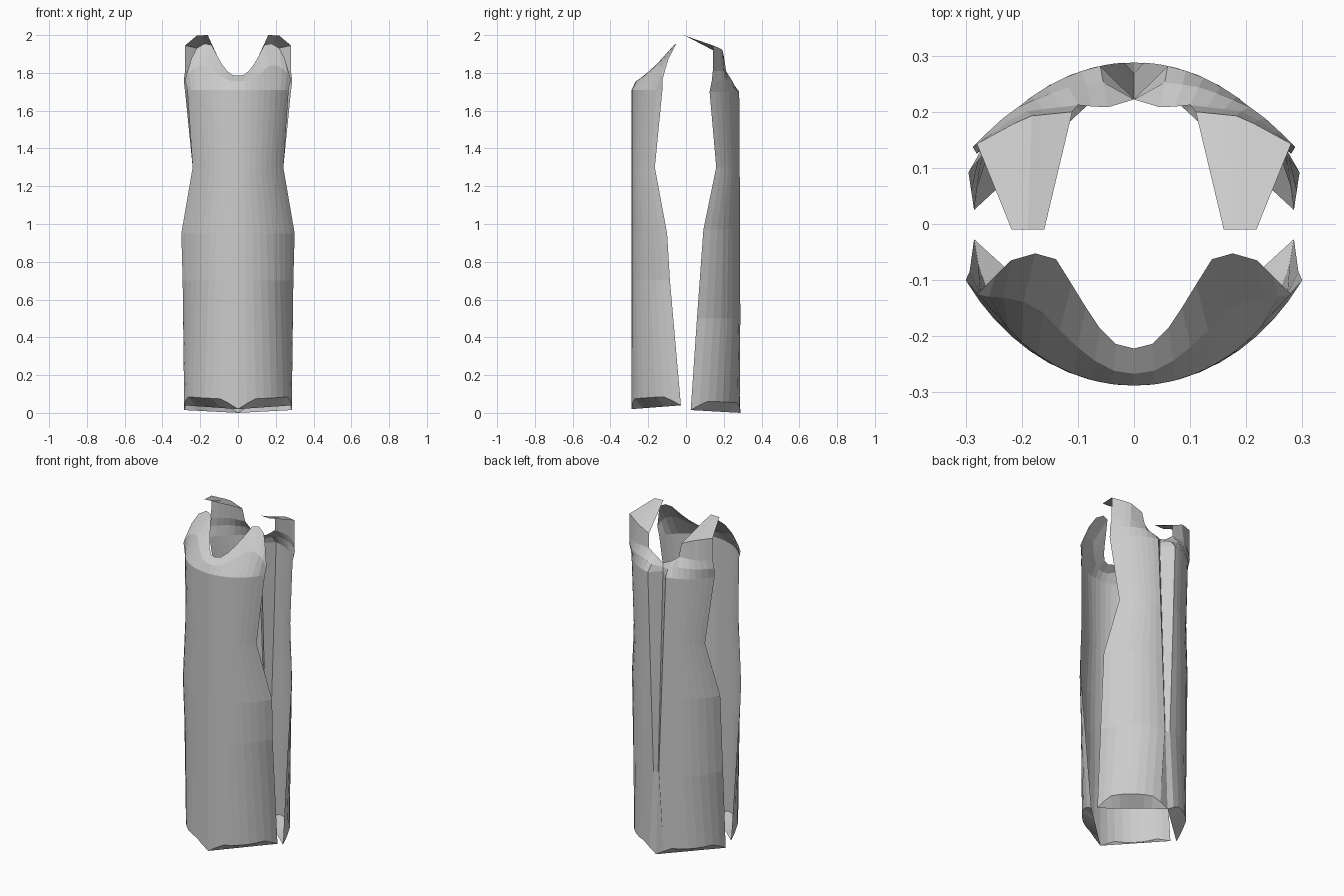
import bpy
import bmesh
import math
from mathutils import Vector

cube = bpy.data.objects.get("Cube")
if cube:
    bpy.data.objects.remove(cube, do_unlink=True)

cloth = bpy.data.materials.new("light grey cloth")
cloth.use_nodes = True
GREY = (0.6, 0.6, 0.6, 1)
cloth.diffuse_color = GREY
cloth.node_tree.nodes["Principled BSDF"].inputs["Base Color"].default_value = GREY

N = 9        # columns in half a panel
R = 0.288    # body radius
STEPS = [i / N for i in range(N + 1)]


def arc_row(z, sx, sy, sign, pleat=0.0):
    """Half a body ring, from the centre to the side edge at (sx, sy)."""
    end, start = math.atan2(sx, sy), 0.21 * pleat
    row = []
    for i, s in enumerate(STEPS):
        r = R + (math.hypot(sx, sy) - R) * s ** 3
        if pleat and i == 0:
            row.append(Vector((0, sign * (R - 0.066 * pleat), z)))
            continue
        a = start + (end - start) * ((i - 1) / (N - 1) if pleat else s)
        row.append(Vector((r * math.sin(a), sign * r * math.cos(a), z)))
    return row


def path_row(points):
    """Resample (s, x, y, z) control points to the panel columns."""
    row = []
    for s in STEPS:
        for a, b in zip(points, points[1:]):
            if s <= b[0] + 1e-6:
                f = (s - a[0]) / (b[0] - a[0])
                row.append(Vector(a[1:]).lerp(Vector(b[1:]), f))
                break
    return row


def hem_rows(centre, side, sign):
    """Straight hem and the curved fold just above it."""
    a, b = Vector(centre), Vector(side)
    hem = [a.lerp(b, s) for s in STEPS]
    fold = arc_row(0, side[0], abs(side[1]), sign)
    for p, h, s in zip(fold, hem, STEPS):
        p.z = h.z + 0.05 * min(1, 5 * min(s, 1 - s))
    return [hem, fold]


def bulged(low, high, amount):
    """Row halfway between two rows, pushed outwards and up."""
    mid = []
    for a, b in zip(low, high):
        p = (a + b) / 2
        out = Vector((p.x, p.y, 0)).normalized()
        mid.append(p + out * amount + Vector((0, 0, amount * 0.6)))
    return mid


def build(name, rows, flip):
    bm = bmesh.new()
    grid = [[bm.verts.new(p) for p in row] for row in rows]
    for low, high in zip(grid, grid[1:]):
        for i in range(len(low) - 1):
            quad = [low[i], low[i + 1], high[i + 1], high[i]]
            bm.faces.new(quad[::-1] if flip else quad)
    bmesh.ops.remove_doubles(bm, verts=bm.verts[:], dist=0.0005)
    mesh = bpy.data.meshes.new(name)
    bm.to_mesh(mesh)
    bm.free()
    mesh.materials.append(cloth)
    obj = bpy.data.objects.new(name, mesh)
    bpy.context.collection.objects.link(obj)
    mirror = obj.modifiers.new("mirror", "MIRROR")
    mirror.use_clip = True
    mirror.merge_threshold = 0.0005


# Front panel: hem, body, then yoke up to the scooped neckline and shoulder
front = hem_rows((0, -R, 0.02), (0.285, -0.027, 0.04), -1)
for z, x, y in [(0.7, 0.293, 0.085), (0.95, 0.3, 0.1), (1.3, 0.24, 0.165),
                (1.71, 0.268, 0.125)]:
    front.append(arc_row(z, x, y, -1))
neck = path_row([(0, 0, -0.222, 1.785), (0.12, 0.035, -0.213, 1.79),
                 (0.25, 0.068, -0.178, 1.82), (0.4, 0.1, -0.125, 1.87),
                 (0.6, 0.15, -0.045, 1.97), (0.78, 0.22, -0.065, 1.93),
                 (0.9, 0.25, -0.095, 1.87), (1, 0.27, -0.115, 1.8)])
front += [bulged(front[-1], neck, 0.012), neck]
build("front_panel", front, False)

# Back panel: hem, body with a tapering centre pleat, yoke and collar
back = hem_rows((0, R, 0), (0.285, 0.025, 0.015), 1)
for z, x, y in [(0.5, 0.29, 0.058), (0.97, 0.295, 0.092), (1.3, 0.24, 0.16),
                (1.7, 0.28, 0.125)]:
    back.append(arc_row(z, x, y, 1, min(1, z / 1.7)))
collar = path_row([(0, 0, 0.222, 1.75), (0.12, 0.05, 0.207, 1.77),
                   (3 / N, 0.1, 0.212, 1.81), (0.7, 0.2, 0.2, 1.81),
                   (1, 0.28, 0.142, 1.81)])
yoke = bulged(back[-1], collar, 0.008)
yoke[0] = back[-1][0].lerp(collar[0], 0.5)
back += [yoke, collar]
build("back_panel", back, True)

# Shoulder straps: rise from the collar, then fold forwards
base = path_row([(0, 0.11, 0.2, 1.88), (3 / N, 0.11, 0.2, 1.89),
                 (0.7, 0.19, 0.192, 1.925), (1, 0.28, 0.143, 1.945)])
tip = path_row([(0, 0.16, -0.01, 2), (3 / N, 0.16, -0.01, 2),
                (1, 0.218, -0.01, 1.998)])
build("shoulder_straps", [row[3:] for row in (collar, base, tip)], True)
